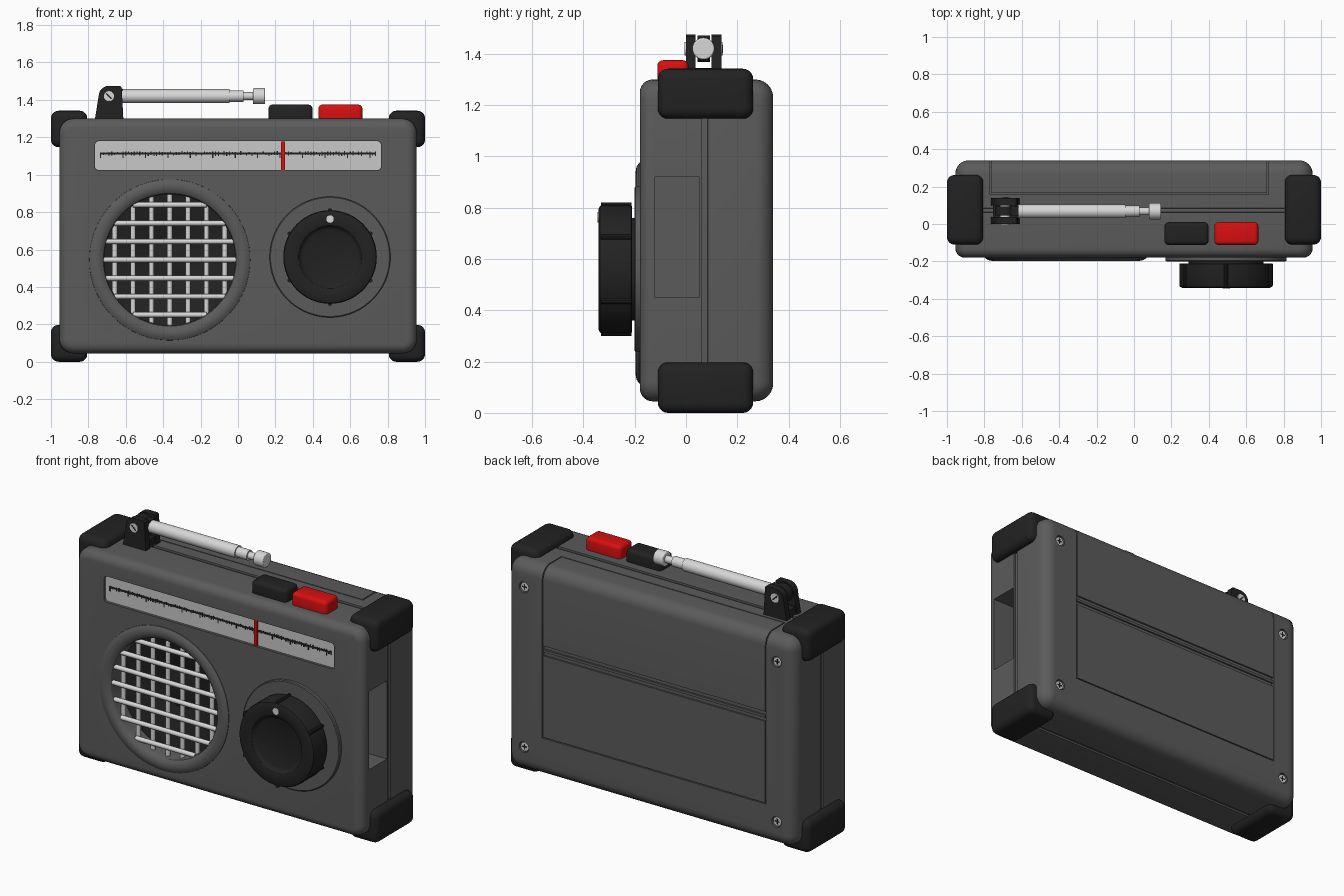
import bpy, bmesh, math, random
from mathutils import Matrix, Vector

if "Cube" in bpy.data.objects:
    bpy.data.objects.remove(bpy.data.objects["Cube"], do_unlink=True)
random.seed(4)
parts = []


def material(name, r, g, b):
    m = bpy.data.materials.new(name)
    m.use_nodes = True
    m.diffuse_color = (r, g, b, 1)
    bsdf = next(n for n in m.node_tree.nodes if n.type == 'BSDF_PRINCIPLED')
    bsdf.inputs["Base Color"].default_value = (r, g, b, 1)
    bsdf.inputs["Roughness"].default_value = 0.6
    return m


GREY = material("case grey", .105, .105, .105)
BLACK = material("rubber black", .016, .016, .016)
LIGHT = material("metal light grey", .68, .68, .68)
DIAL = material("dial grey", .58, .58, .58)
RED = material("signal red", .68, .005, .005)


def finish(name, bm, mat):
    bmesh.ops.recalc_face_normals(bm, faces=bm.faces)
    mesh = bpy.data.meshes.new(name)
    bm.to_mesh(mesh)
    bm.free()
    ob = bpy.data.objects.new(name, mesh)
    bpy.context.scene.collection.objects.link(ob)
    mesh.materials.append(mat)
    parts.append(ob)
    return ob


def add_box(bm, lo, hi):
    lo, hi = Vector(lo), Vector(hi)
    mat = Matrix.Translation((lo + hi) / 2) @ Matrix.Diagonal((*(hi - lo), 1))
    bmesh.ops.create_cube(bm, size=1, matrix=mat)


def box(name, lo, hi, mat, bevel=0, segs=4):
    bm = bmesh.new()
    add_box(bm, lo, hi)
    if bevel:
        bmesh.ops.bevel(bm, geom=bm.edges[:], offset=bevel, segments=segs,
                        profile=.5, affect='EDGES')
    return finish(name, bm, mat)


def add_rod(bm, start, end, r, n=16):
    a, b = Vector(start), Vector(end)
    rot = (b - a).to_track_quat('Z', 'Y').to_matrix().to_4x4()
    bmesh.ops.create_cone(bm, cap_ends=True, segments=n, radius1=r, radius2=r,
                          depth=(b - a).length,
                          matrix=Matrix.Translation((a + b) / 2) @ rot)


def rod(name, start, end, r, mat, n=32):
    bm = bmesh.new()
    add_rod(bm, start, end, r, n)
    return finish(name, bm, mat)


def lathe(name, profile, cx, cz, mat, n=64):
    """Turn a profile of (radius, y) points about a y-parallel axis."""
    bm = bmesh.new()
    vs = [bm.verts.new((cx + r, y, cz)) for r, y in profile]
    es = [bm.edges.new(p) for p in zip(vs, vs[1:])]
    bmesh.ops.spin(bm, geom=vs + es, cent=(cx, 0, cz), axis=(0, 1, 0),
                   angle=math.tau, steps=n)
    bmesh.ops.remove_doubles(bm, verts=bm.verts, dist=1e-5)
    return finish(name, bm, mat)


def rounded_rect(w, h, r, n=6):
    pts = []
    for k, (sx, sz) in enumerate([(1, 1), (-1, 1), (-1, -1), (1, -1)]):
        for i in range(n + 1):
            a = math.pi / 2 * (k + i / n)
            pts.append((sx * (w - r) + r * math.cos(a), sz * (h - r) + r * math.sin(a)))
    return pts


def loft(name, rings, mat):
    """Skin rings of (y, points in xz) and cap both ends."""
    bm = bmesh.new()
    loops = [[bm.verts.new((x, y, z)) for x, z in pts] for y, pts in rings]
    for a, b in zip(loops, loops[1:]):
        for i in range(len(a)):
            j = (i + 1) % len(a)
            bm.faces.new((a[i], a[j], b[j], b[i]))
    bm.faces.new(loops[0])
    bm.faces.new(loops[-1])
    return finish(name, bm, mat)


def prism(name, pts, y0, y1, mat):
    return loft(name, [(y0, pts), (y1, pts)], mat)


def boolean(ob, tool, op='DIFFERENCE'):
    mod = ob.modifiers.new("cut", 'BOOLEAN')
    mod.operation, mod.solver, mod.object = op, 'EXACT', tool
    bpy.context.view_layer.objects.active = ob
    bpy.ops.object.modifier_apply(modifier=mod.name)
    parts.remove(tool)
    bpy.data.objects.remove(tool, do_unlink=True)


# Case: rounded shell with a seam groove around its middle
def case(name):
    steps = [math.pi / 2 * i / 6 for i in range(7)]
    rf, rb, seam = .05, .07, .01
    prof = [(-.18 + rf * (1 - math.cos(a)), rf * (1 - math.sin(a))) for a in steps]
    prof += [(.062, 0), (.063, seam), (.084, seam), (.085, 0)]
    prof += [(.34 - rb * (1 - math.cos(a)), rb * (1 - math.sin(a))) for a in reversed(steps)]
    rings = []
    for y, d in prof:
        pts = rounded_rect(.955 - d, .6275 - d, max(.075 - d, .01))
        rings.append((y, [(x, z + .6725) for x, z in pts]))
    return loft(name, rings, GREY)


SX, SZ = -.365, .545
KX, KZ = .492, .56
body = case("case")
door = case("battery_door")
boolean(body, box("door_cut", (-.771, .159, .278), (.718, .5, 1.5), GREY))
boolean(body, rod("speaker_cut", (SX, -.3, SZ), (SX, 0, SZ), .36, GREY, 64))
boolean(body, box("pocket_cut", (.8, -.12, .45), (1.1, .05, .92), GREY))
window = [(x, z + 1.102) for x, z in rounded_rect(.765, .078, .02)]
boolean(body, prism("window_cut", window, -.3, -.16, GREY))

# Battery door with a double groove across the back
boolean(door, box("door_limit", (-.765, .165, .284), (.712, .5, 1.5), GREY), 'INTERSECT')
for z in (.785, .822):
    boolean(door, box("groove_cut", (-1, .33, z - .011), (1, .4, z + .011), GREY))

# Screws in the back corners
for sx in (-1, 1):
    for z in (.19, 1.15):
        x = .84 * sx
        boolean(body, rod("screw_cut", (x, .325, z), (x, .4, z), .032, GREY))
        rod("back_screw", (x, .31, z), (x, .333, z), .026, LIGHT, 24)
        for w, h in ((.016, .004), (.004, .016)):
            box("screw_slot", (x - w, .331, z - h), (x + w, .3345, z + h), BLACK)

# Corner bumpers
for sx in (-1, 1):
    for z0, z1 in ((0, .197), (1.147, 1.342)):
        x0, x1 = sorted((sx * .806, sx * 1.0))
        box("corner_bumper", (x0, -.11, z0), (x1, .262, z1), BLACK, .04, 5)

# Speaker: rim, cone and woven grille
rim = [(.433, -.17), (.43, -.183), (.415, -.193), (.393, -.197), (.37, -.192),
       (.355, -.18), (.35, -.165), (.35, -.06), (.36, -.06), (.362, -.17), (.433, -.17)]
lathe("speaker_rim", rim, SX, SZ, GREY, 80)
cone = [(0, -.03), (.06, -.026), (.12, -.01), (.34, -.09), (.358, -.09), (.358, .01), (0, .01)]
lathe("speaker_cone", cone, SX, SZ, BLACK)
bm = bmesh.new()
for i in range(-3, 4):
    d = i * .098
    half = math.sqrt(.354 ** 2 - d * d)
    add_rod(bm, (SX + d, -.145, SZ - half), (SX + d, -.145, SZ + half), .014, 12)
    add_rod(bm, (SX - half, -.163, SZ + d), (SX + half, -.163, SZ + d), .014, 12)
finish("speaker_grille", bm, LIGHT)

# Tuning dial: face, scale marks and needle
face = [(x, z + 1.102) for x, z in rounded_rect(.764, .077, .02)]
prism("dial_face", face, -.166, -.159, DIAL)
bm = bmesh.new()
add_box(bm, (-.735, -.169, 1.109), (.735, -.165, 1.119))
for i in range(99):
    x = -.735 + i * .015
    up = random.uniform(.004, .012)
    down = .024 if i % 8 == 0 else random.uniform(.004, .014)
    add_box(bm, (x - .003, -.169, 1.114 - down), (x + .003, -.165, 1.114 + up))
finish("dial_scale", bm, BLACK)
box("dial_needle", (.229, -.177, 1.026), (.251, -.169, 1.178), RED)

# Tuning knob on its round plate
lathe("knob_plate", [(0, -.17), (.323, -.17), (.323, -.196), (.318, -.2), (0, -.2)], KX, KZ, GREY, 80)
knob = [(0, -.19), (.2, -.19), (.2, -.21), (.245, -.21), (.25, -.215), (.25, -.328),
        (.246, -.336), (.236, -.341), (.178, -.341), (.168, -.337), (.158, -.322),
        (.145, -.316), (0, -.312)]
lathe("tuning_knob", knob, KX, KZ, BLACK, 72)
bm = bmesh.new()
for i in range(6):
    a = math.pi / 2 + i * math.tau / 6
    c, s = math.cos(a), math.sin(a)
    add_rod(bm, (KX + .25 * c, -.212, KZ + .25 * s), (KX + .25 * c, -.332, KZ + .25 * s), .011, 10)
finish("knob_ribs", bm, BLACK)
rod("knob_marker", (KX, -.338, KZ + .203), (KX, -.345, KZ + .203), .02, LIGHT, 24)

# Top push buttons
box("black_button", (.163, -.112, 1.27), (.398, .01, 1.375), BLACK, .022)
box("red_button", (.43, -.112, 1.27), (.665, .01, 1.375), RED, .022)

# Antenna bracket, hinge and telescopic rod
AY, AZ, HX = .068, 1.42, -.69
arc = [math.radians(180 - 15 * i) for i in range(7)]
fin = [(-.768, 1.28), (-.745, AZ)]
fin += [(HX + .055 * math.cos(a), AZ + .055 * math.sin(a)) for a in arc]
fin += [(-.63, 1.475), (-.622, 1.467), (-.612, 1.28)]
prism("bracket_front", fin, 0, .038, BLACK)
prism("bracket_back", fin, .1, .138, BLACK)
box("bracket_base", (-.755, .01, 1.28), (-.622, .13, 1.345), BLACK)
rod("hinge_knuckle", (HX, .045, AZ), (HX, .093, AZ), .052, BLACK)
box("hinge_block", (HX, .045, AZ - .04), (-.618, .093, AZ + .04), BLACK)
rod("hinge_pin", (HX, -.005, AZ), (HX, .143, AZ), .027, LIGHT, 24)
for y in (-.004, .142):
    bm = bmesh.new()
    mat = Matrix.Translation((HX, y, AZ)) @ Matrix.Rotation(math.radians(45), 4, 'Y')
    bmesh.ops.create_cube(bm, size=1, matrix=mat @ Matrix.Diagonal((.04, .004, .008, 1)))
    finish("pin_slot", bm, BLACK)
for name, x0, x1, r in (("antenna_base", -.62, -.045, .037), ("antenna_middle", -.05, .03, .03),
                        ("antenna_end", .025, .085, .021)):
    rod(name, (x0, AY, AZ), (x1, AY, AZ), r, LIGHT)
tip = rod("antenna_tip", (.08, AY, AZ), (.145, AY, AZ), .043, LIGHT)
bevel = tip.modifiers.new("soft_edge", 'BEVEL')
bevel.width, bevel.segments = .006, 2

# Smooth shading with sharp edges kept
bpy.ops.object.select_all(action='DESELECT')
for ob in parts:
    ob.select_set(True)
bpy.context.view_layer.objects.active = body
bpy.ops.object.shade_smooth_by_angle(angle=math.radians(32))
